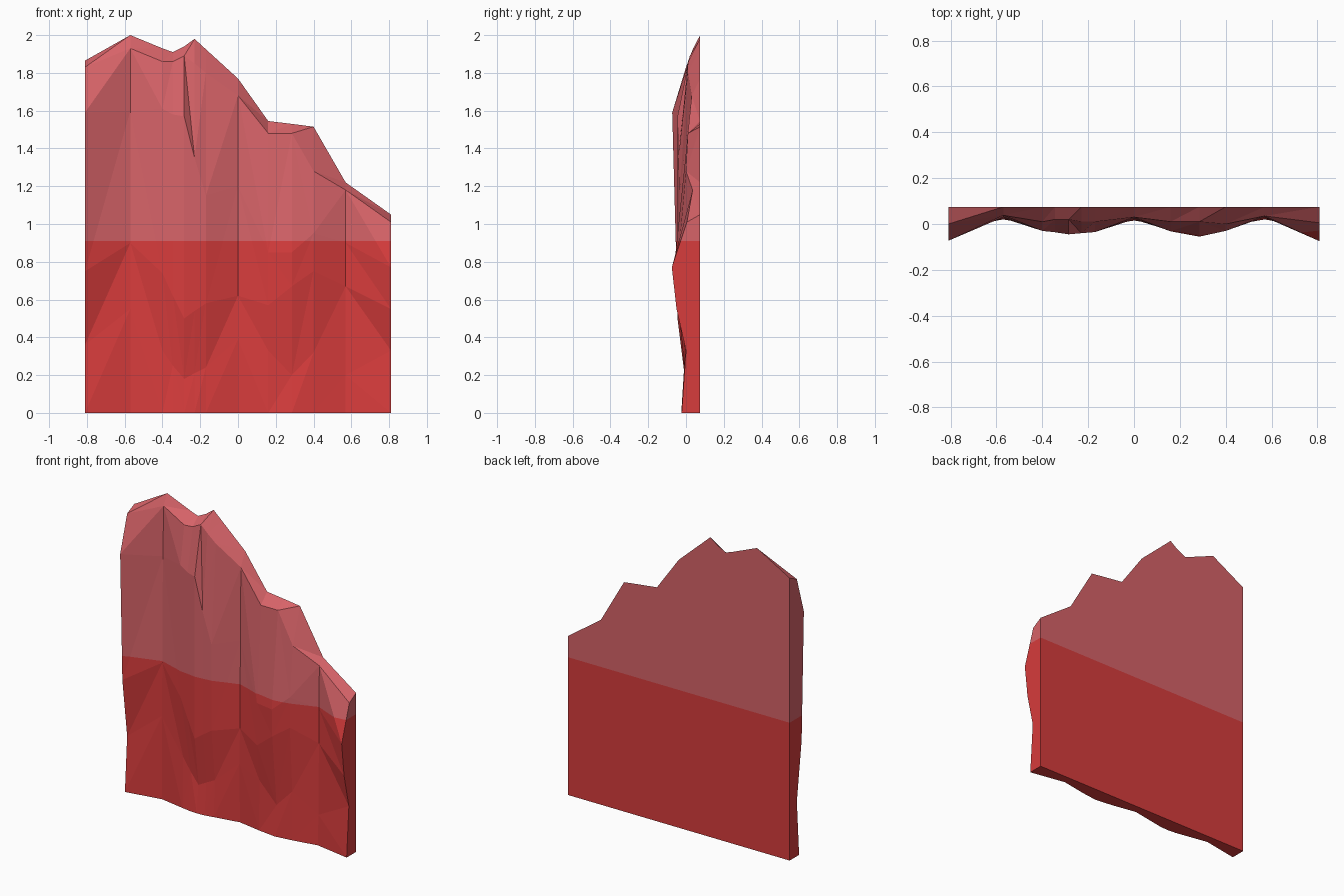
import bpy, bmesh

if "Cube" in bpy.data.objects:
    bpy.data.objects.remove(bpy.data.objects["Cube"])

BACK_Y = 0.075      # flat rear plane
SPLIT_Z = 0.91      # height where the colour changes

# Each column of the broken slab: x, skyline height, then (z, y) of the
# low, middle, upper and shoulder points of its rough front face
COLUMNS = [
    (-0.81, 1.865, (.36, 0), (.75, -.05), (1.59, -.073), (1.83, 0)),
    (-0.57, 2.00, (.55, .02), (.90, .025), (1.60, .03), (1.93, .038)),
    (-0.40, 1.93, (.33, 0), (.74, -.03), (1.61, -.03), (1.86, .01)),
    (-0.345, 1.91, (.25, 0), (.62, -.036), (1.58, -.036), (1.86, .02)),
    (-0.285, 1.94, (.18, -.005), (.50, -.045), (1.57, -.045), (1.89, .02)),
    (-0.23, 1.98, (.21, -.003), (.54, -.04), (1.35, -.04), (1.85, .01)),
    (-0.17, 1.925, (.24, 0), (.58, -.035), (1.15, -.035), (1.80, .01)),
    (0.00, 1.77, (.39, .015), (.62, .02), (1.20, .025), (1.68, .03)),
    (0.16, 1.545, (.33, -.005), (.57, -.03), (.85, -.032), (1.48, .01)),
    (0.285, 1.53, (.20, -.005), (.67, -.05), (.85, -.055), (1.48, .01)),
    (0.40, 1.515, (.32, -.005), (.75, -.03), (.95, -.03), (1.28, 0)),
    (0.57, 1.22, (.20, .025), (.67, .03), (.90, .03), (1.18, .035)),
    (0.81, 1.05, (.33, 0), (.55, -.05), (.77, -.075), (1.01, .005)),
]
GROOVES = (-0.57, 0.0, 0.57)


def base_y(x):
    """Foot line: set back at the grooves, forward between them."""
    near = min(abs(x - g) for g in GROOVES)
    return 0.02 - min(0.045, near * 0.18)


def material(name, color):
    m = bpy.data.materials.new(name)
    m.diffuse_color = (*color, 1)
    m.use_nodes = True
    m.node_tree.nodes["Principled BSDF"].inputs["Base Color"].default_value = m.diffuse_color
    return m


bm = bmesh.new()
front, foot = [], []
for x, top, *pts in COLUMNS:
    col = [bm.verts.new((x, base_y(x), 0))]
    col += [bm.verts.new((x, y, z)) for z, y in pts]
    col.append(bm.verts.new((x, BACK_Y, top)))
    front.append(col)
ends = [bm.verts.new((c[0], BACK_Y, 0)) for c in (COLUMNS[0], COLUMNS[-1])]

# Faceted front: diagonals run from the deeper column down to the nearer one
for a, b in zip(front, front[1:]):
    for i in range(len(a) - 1):
        if a[i + 1].co.y > b[i + 1].co.y:
            tris = ((a[i], b[i], a[i + 1]), (b[i], b[i + 1], a[i + 1]))
        else:
            tris = ((a[i], b[i], b[i + 1]), (a[i], b[i + 1], a[i + 1]))
        for t in tris:
            bm.faces.new(t)

# Flat back, underside and the two ends
bm.faces.new([c[-1] for c in front] + [ends[1], ends[0]])
bm.faces.new([c[0] for c in front] + [ends[1], ends[0]])
bm.faces.new(front[0] + [ends[0]])
bm.faces.new(front[-1] + [ends[1]])

# Cut the colour boundary and colour by height
bmesh.ops.bisect_plane(bm, geom=bm.verts[:] + bm.edges[:] + bm.faces[:],
                       plane_co=(0, 0, SPLIT_Z), plane_no=(0, 0, 1))
bmesh.ops.triangulate(bm, faces=[f for f in bm.faces if len(f.verts) > 4])
bmesh.ops.recalc_face_normals(bm, faces=bm.faces[:])
for f in bm.faces:
    f.material_index = int(f.calc_center_median().z > SPLIT_Z)

mesh = bpy.data.meshes.new("broken_slab")
bm.to_mesh(mesh)
bm.free()
mesh.materials.append(material("red", (0.68, 0.045, 0.045)))
mesh.materials.append(material("faded_red", (0.68, 0.125, 0.14)))
slab = bpy.data.objects.new("broken_slab", mesh)
bpy.context.collection.objects.link(slab)
